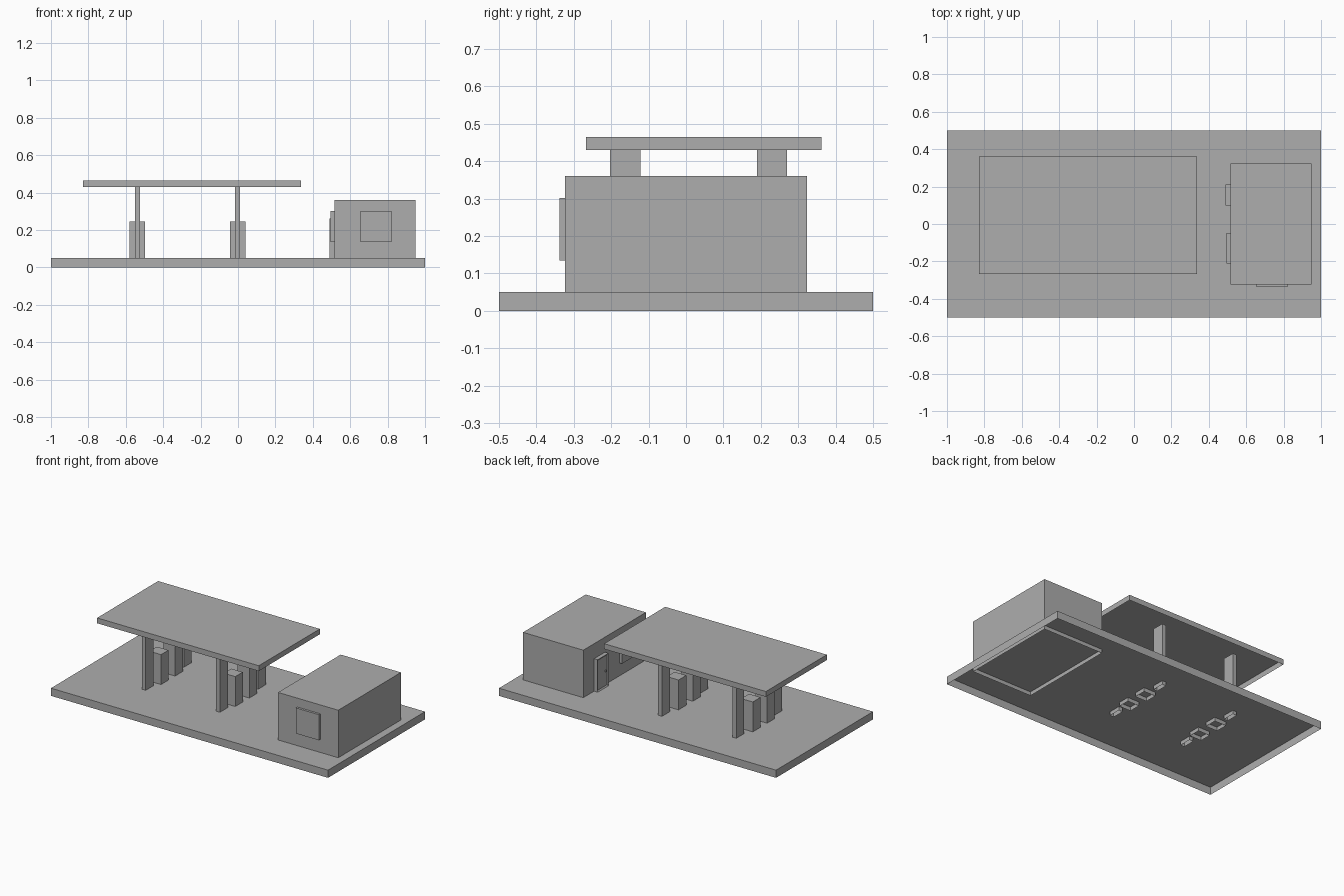
import bpy
import bmesh

old = bpy.data.objects.get("Cube")
if old:
    bpy.data.objects.remove(old, do_unlink=True)

grey = bpy.data.materials.new("plain grey")
grey.use_nodes = True
GREY = (0.42, 0.42, 0.42, 1)
grey.diffuse_color = GREY
grey.node_tree.nodes["Principled BSDF"].inputs["Base Color"].default_value = GREY


def box(name, x, y, z, open_side=None, panel_side=None):
    """Box from (low, high) ranges; can drop one side or recess a panel in it."""
    bm = bmesh.new()
    bmesh.ops.create_cube(bm, size=1)
    for v in bm.verts:
        v.co = [(lo + hi) / 2 + c * (hi - lo) for c, (lo, hi) in zip(v.co, (x, y, z))]
    bm.normal_update()
    for side, action in ((open_side, "open"), (panel_side, "panel")):
        if side is None:
            continue
        axis, sign = side
        faces = [f for f in bm.faces if f.normal[axis] * sign > 0.9]
        if action == "open":
            bmesh.ops.delete(bm, geom=faces, context="FACES")
        else:
            bmesh.ops.inset_region(bm, faces=faces, thickness=0.012)
            bmesh.ops.translate(bm, verts=faces[0].verts, vec=-0.006 * faces[0].normal)
    mesh = bpy.data.meshes.new(name)
    bm.to_mesh(mesh)
    bm.free()
    mesh.materials.append(grey)
    obj = bpy.data.objects.new(name, mesh)
    bpy.context.collection.objects.link(obj)
    return obj


BOTTOM = (2, -1)
GROUND = 0.05
FOOT = 0.025

# Hollow shells open underneath: ground slab, shop and canopy
box("ground_slab", (-1, 1), (-0.5, 0.5), (0, GROUND), BOTTOM)
box("shop_building", (0.515, 0.95), (-0.323, 0.323), (FOOT, 0.36), BOTTOM)
box("canopy_roof", (-0.83, 0.337), (-0.267, 0.362), (0.43, 0.465), BOTTOM)

# Two rows, each with a pillar and a pump at the front and back
for row, cx in (("right", -0.538), ("left", -0.002)):
    for end, pillar_y, pump_y in (("front", (-0.203, -0.122), (-0.085, -0.008)),
                                  ("back", (0.19, 0.27), (0.06, 0.14))):
        box(f"{row}_{end}_pillar", (cx - 0.014, cx + 0.014), pillar_y, (FOOT, 0.432), BOTTOM)
        box(f"{row}_{end}_pump", (cx - 0.042, cx + 0.042), pump_y, (FOOT, 0.245), BOTTOM)

# Shop front window, side window and side door with its knob
box("front_window", (0.655, 0.82), (-0.338, -0.323), (0.135, 0.302), (1, 1))
box("side_window", (0.495, 0.515), (-0.212, -0.048), (0.135, 0.302), (0, 1))
box("side_door", (0.489, 0.515), (0.1, 0.212), (GROUND, 0.262), (0, 1), (0, -1))
box("door_knob", (0.489, 0.497), (0.118, 0.127), (0.15, 0.16))
